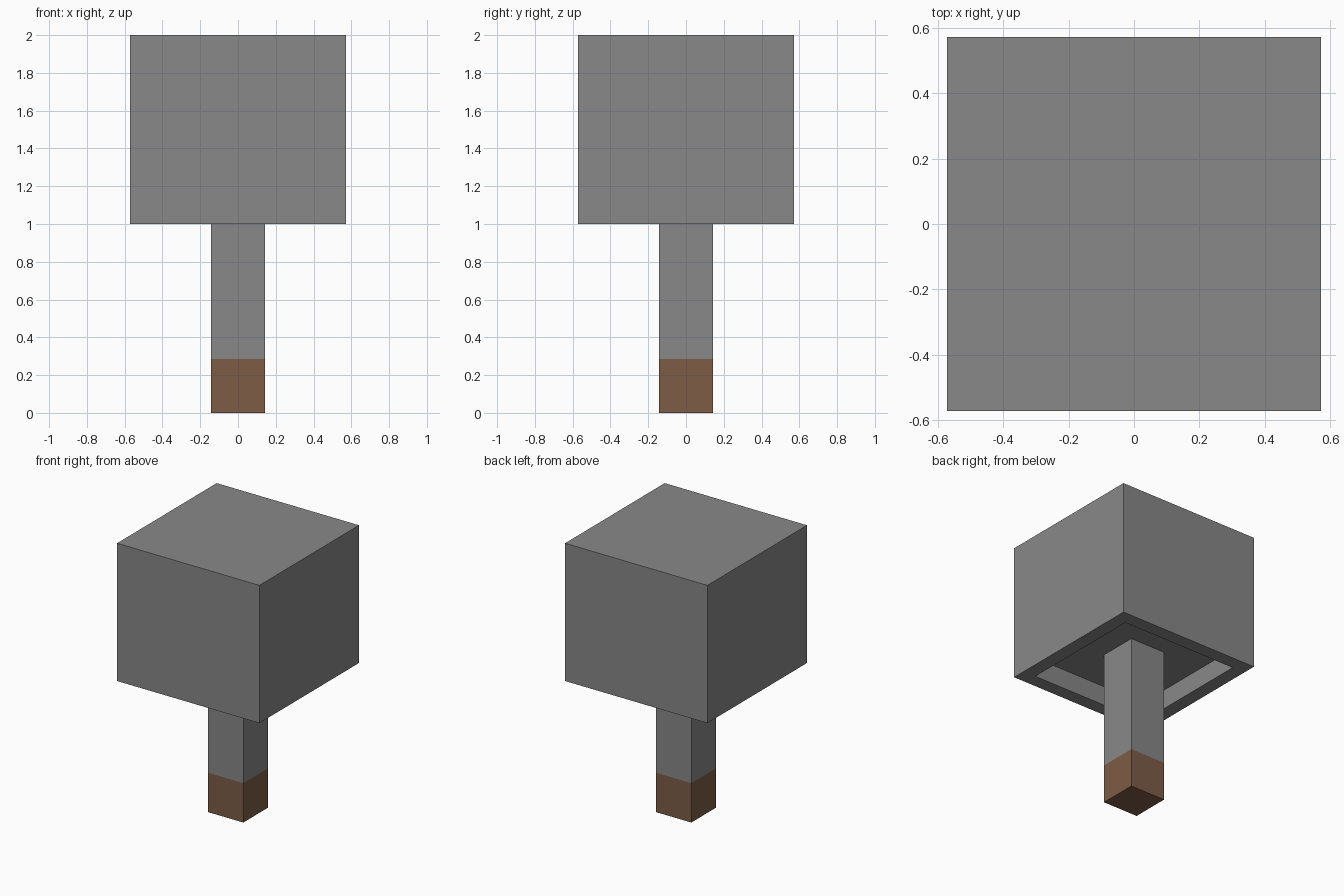
import bpy
import bmesh

U = 1 / 7  # modelling unit

cube = bpy.data.objects.get("Cube")
if cube:
    bpy.data.objects.remove(cube, do_unlink=True)


def material(name, rgb):
    mat = bpy.data.materials.new(name)
    mat.use_nodes = True
    colour = (*rgb, 1)
    mat.diffuse_color = colour
    mat.node_tree.nodes["Principled BSDF"].inputs["Base Color"].default_value = colour
    return mat


def box(name, width, bottom, top, mat):
    """Square block centred on the z axis; returns object and its bmesh."""
    bm = bmesh.new()
    bmesh.ops.create_cube(bm, size=1)
    for v in bm.verts:
        v.co.x *= width
        v.co.y *= width
        v.co.z = top if v.co.z > 0 else bottom
    mesh = bpy.data.meshes.new(name)
    mesh.materials.append(mat)
    obj = bpy.data.objects.new(name, mesh)
    bpy.context.collection.objects.link(obj)
    return obj, bm


def finish(obj, bm):
    bm.to_mesh(obj.data)
    bm.free()


grey = material("stone_grey", (0.246, 0.246, 0.246))
brown = material("grip_brown", (0.205, 0.107, 0.061))

# Head: block with a square recess in its underside
head, bm = box("head", 8 * U, 7 * U, 14 * U, grey)
bm.normal_update()
underside = [f for f in bm.faces if f.normal.z < -0.5]
bmesh.ops.inset_region(bm, faces=underside, thickness=U)
rim = bmesh.ops.extrude_face_region(bm, geom=underside)
ceiling = [g for g in rim["geom"] if isinstance(g, bmesh.types.BMVert)]
bmesh.ops.translate(bm, verts=ceiling, vec=(0, 0, U))
bmesh.ops.delete(bm, geom=[f for f in underside if f.is_valid], context="FACES_ONLY")
finish(head, bm)

# Handle: shaft reaching the recess ceiling, with a coloured lower grip
finish(*box("shaft", 2 * U, 2 * U, 8 * U, grey))
finish(*box("grip", 2 * U, 0, 2 * U, brown))
